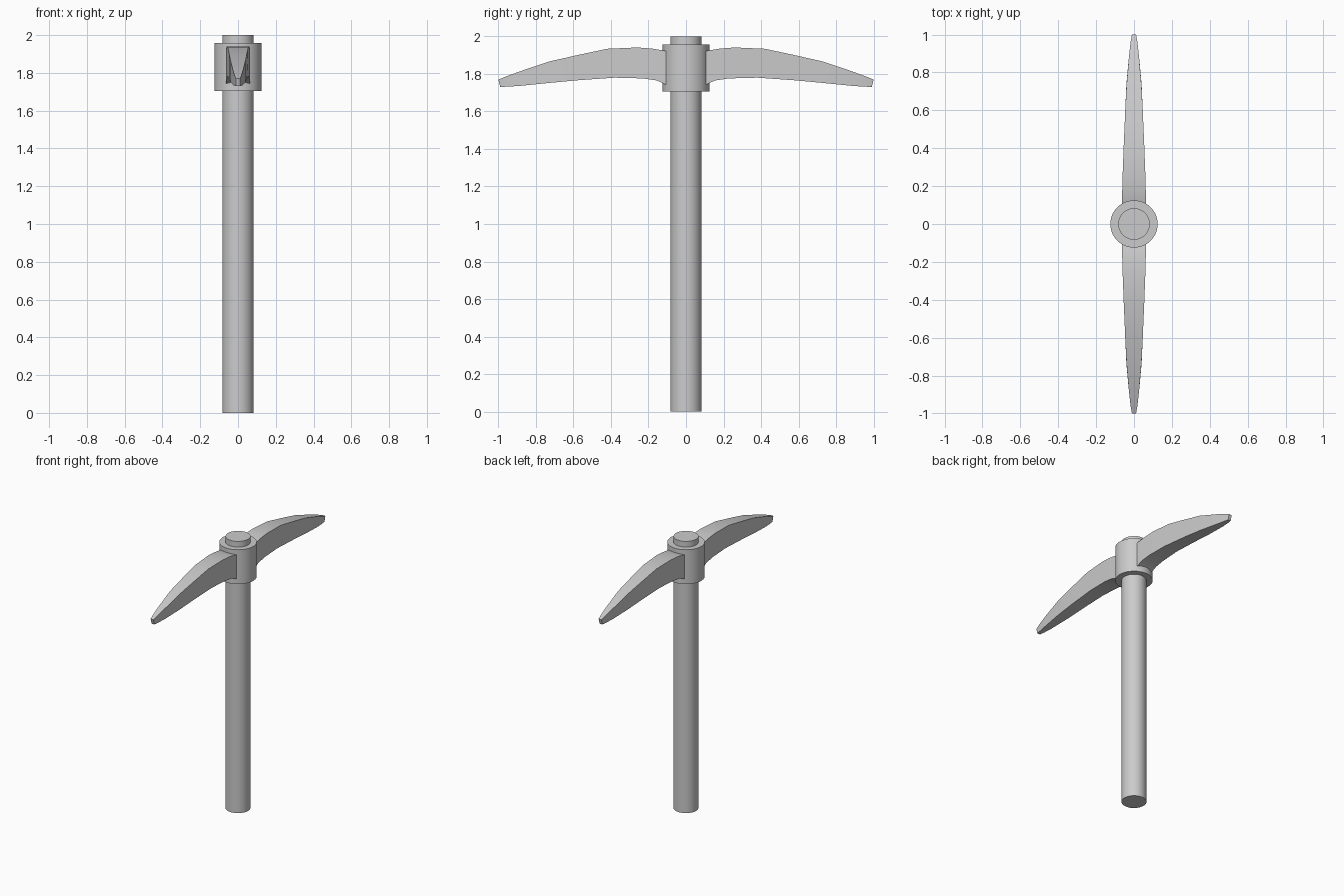
import bpy, bmesh, math

if "Cube" in bpy.data.objects:
    bpy.data.objects.remove(bpy.data.objects["Cube"])


def smooth(obj):
    bpy.ops.object.select_all(action='DESELECT')
    obj.select_set(True)
    bpy.context.view_layer.objects.active = obj
    bpy.ops.object.shade_smooth_by_angle(angle=math.radians(30))


def cylinder(name, radius, z0, z1):
    bpy.ops.mesh.primitive_cylinder_add(vertices=48, radius=radius, depth=z1 - z0,
                                        location=(0, 0, (z0 + z1) / 2))
    obj = bpy.context.object
    obj.name = name
    smooth(obj)


# Stations along a blade: top y, top z, bottom y, bottom z, half width
STATIONS = [
    (0.09, 1.915, 0.09, 1.735, 0.063),
    (0.12, 1.925, 0.115, 1.747, 0.063),
    (0.18, 1.935, 0.155, 1.765, 0.062),
    (0.26, 1.941, 0.23, 1.776, 0.060),
    (0.42, 1.934, 0.38, 1.780, 0.054),
    (0.58, 1.900, 0.58, 1.766, 0.047),
    (0.73, 1.866, 0.74, 1.751, 0.040),
    (0.89, 1.812, 0.89, 1.736, 0.026),
    (0.96, 1.786, 0.95, 1.732, 0.018),
    (1.00, 1.770, 0.99, 1.731, 0.011),
]


def blade(name, side):
    bm = bmesh.new()
    rings = []
    for ty, tz, by, bz, w in STATIONS:
        rings.append([bm.verts.new(p) for p in (
            (-w, side * ty, tz), (w, side * ty, tz),
            (w, side * by, bz), (-w, side * by, bz))])
    for a, b in zip(rings, rings[1:]):
        for i in range(4):
            j = (i + 1) % 4
            bm.faces.new((a[i], a[j], b[j], b[i]))
    bm.faces.new(rings[0])
    bm.faces.new(rings[-1])
    bmesh.ops.recalc_face_normals(bm, faces=bm.faces)
    mesh = bpy.data.meshes.new(name)
    bm.to_mesh(mesh)
    bm.free()
    obj = bpy.data.objects.new(name, mesh)
    bpy.context.collection.objects.link(obj)
    smooth(obj)


# Handle and the collar that holds the head
cylinder("handle", 0.083, 0, 2)
cylinder("collar", 0.125, 1.705, 1.958)

# Two curved, tapering pick blades
blade("front_blade", -1)
blade("back_blade", 1)
